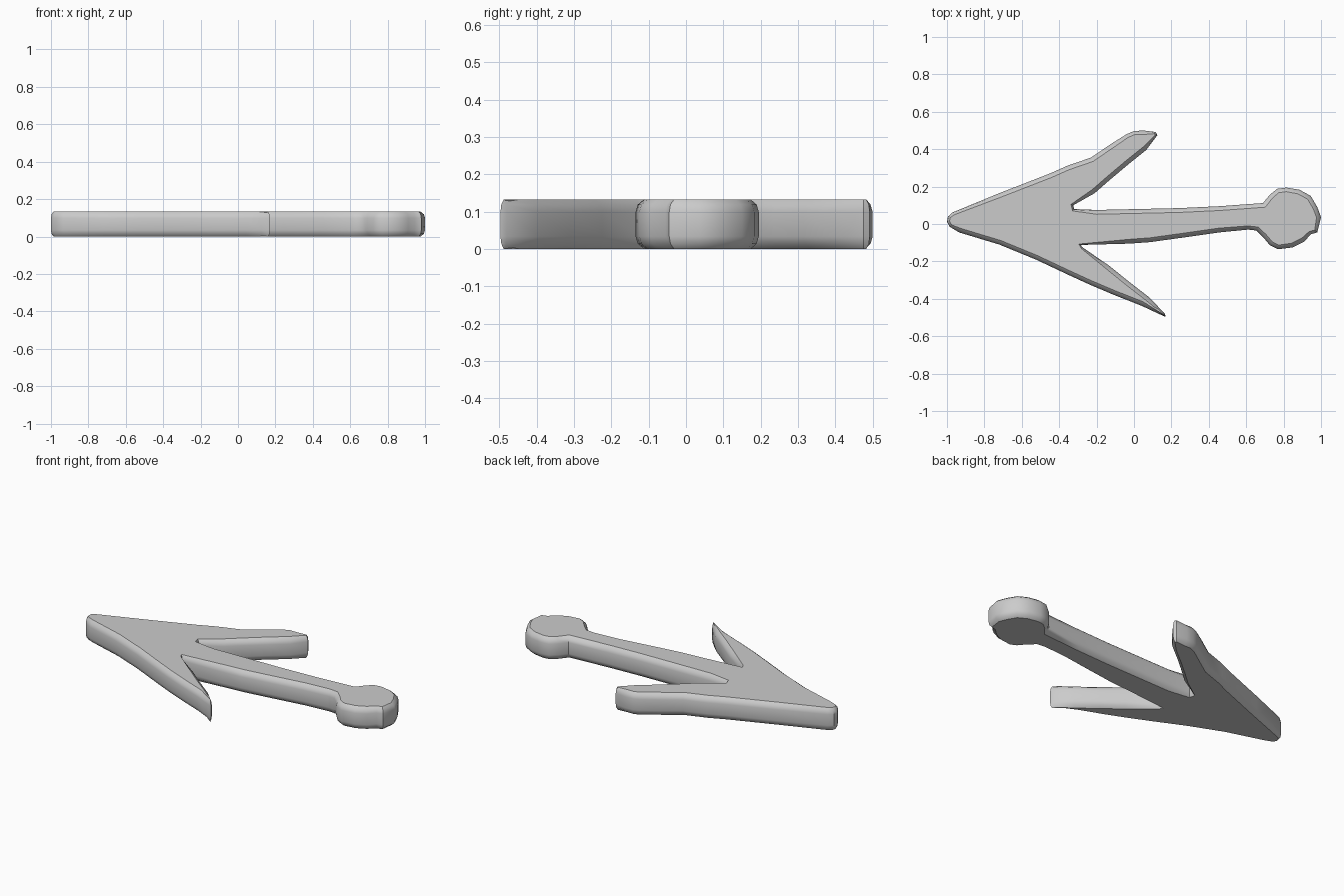
import bpy, bmesh, math
from mathutils import Vector

if "Cube" in bpy.data.objects:
    bpy.data.objects.remove(bpy.data.objects["Cube"])

HEIGHT = 0.133

# Arrow outline seen from above, clockwise from the point
upper_barb = [(-1, .012), (-.995, .04), (-.97, .062), (-.72, .165), (-.45, .27), (-.355, .312), (-.23, .355),
              (-.12, .43), (-.04, .48), (0, .497), (.05, .50), (.115, .492), (.125, .475), (.065, .395),
              (-.035, .315), (-.13, .235), (-.21, .165), (-.325, .1), (-.32, .08)]
upper_shaft = [(-.2, .075), (.245, .085), (.455, .095), (.69, .112)]
knob = [(.725, .155), (.765, .188), (.815, .195), (.885, .183), (.945, .15), (.98, .09), (1, .037),
        (.98, -.045), (.945, -.055), (.91, -.095), (.85, -.125), (.77, -.135), (.725, -.112), (.69, -.07)]
lower_shaft = [(.655, -.035), (.61, -.03), (.455, -.045), (.245, -.075), (.085, -.097),
               (-.025, -.105), (-.285, -.112)]
lower_barb = [(-.275, -.125), (-.13, -.225), (-.025, -.31), (.085, -.395), (.165, -.48), (.17, -.497),
              (.125, -.477), (.04, -.437), (-.105, -.38), (-.235, -.325), (-.355, -.27),
              (-.525, -.19), (-.72, -.11), (-.935, -.045), (-.985, -.015)]
outline = [Vector(p) for p in upper_barb + upper_shaft + knob + lower_shaft + lower_barb]


def inset(points, distance):
    """Move outline points inward, less where edges are short so rings never cross."""
    result = []
    for i, p in enumerate(points):
        a, b = p - points[i - 1], points[(i + 1) % len(points)] - p
        amount = distance * min(1, min(a.length, b.length) / .06 + .1)
        a.normalize()
        b.normalize()
        na, nb = Vector((a.y, -a.x)), Vector((b.y, -b.x))
        n = (na + nb).normalized()
        result.append(p + n * amount * min(1 / max(n.dot(na), .01), 1.3))
    return result


# Rounded edge profile: (inset, height)
edge = [(.023, 0), (.006, .014), (0, .034)]
edge += [(d, HEIGHT - z) for d, z in reversed(edge)]

# Arrow body: stacked outline rings closed by flat caps
bm = bmesh.new()
rings = [[bm.verts.new((p.x, p.y, z)) for p in inset(outline, d)] for d, z in edge]
for low, high in zip(rings, rings[1:]):
    for i in range(len(low)):
        bm.faces.new((low[i - 1], low[i], high[i], high[i - 1]))
caps = [bm.faces.new(rings[0]), bm.faces.new(rings[-1])]
bmesh.ops.recalc_face_normals(bm, faces=bm.faces)
bmesh.ops.triangulate(bm, faces=caps, ngon_method='EAR_CLIP')
mesh = bpy.data.meshes.new("arrow")
bm.to_mesh(mesh)
bm.free()
arrow = bpy.data.objects.new("arrow", mesh)
bpy.context.collection.objects.link(arrow)
bpy.context.view_layer.objects.active = arrow
arrow.select_set(True)
bpy.ops.object.shade_smooth_by_angle(angle=math.radians(38))
